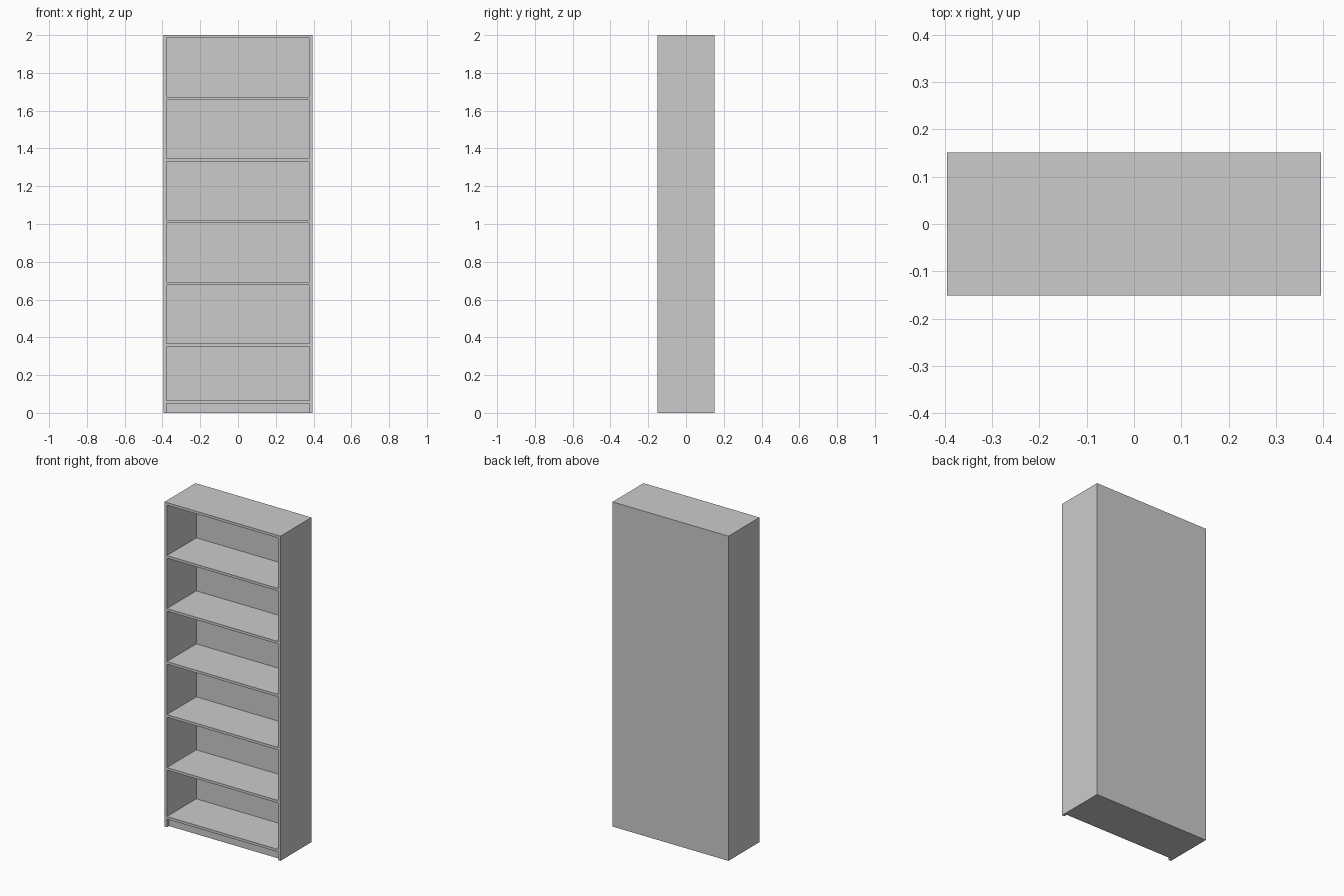
import bpy
import bmesh
from mathutils import Vector

if "Cube" in bpy.data.objects:
    bpy.data.objects.remove(bpy.data.objects["Cube"])

W, D, H = 0.79, 0.302, 2.0     # overall size
T = 0.016                      # board thickness
PITCH = 0.3265                 # shelf spacing
KICK_H, KICK_IN = 0.05, 0.02   # toe-kick height and recess
X = W / 2 - T                  # inner half width
Y = D / 2


def add_box(bm, lo, hi):
    lo, hi = Vector(lo), Vector(hi)
    verts = bmesh.ops.create_cube(bm, size=1)["verts"]
    bmesh.ops.scale(bm, vec=hi - lo, verts=verts)
    bmesh.ops.translate(bm, vec=(lo + hi) / 2, verts=verts)


def make_object(name, boxes):
    bm = bmesh.new()
    for lo, hi in boxes:
        add_box(bm, lo, hi)
    mesh = bpy.data.meshes.new(name)
    bm.to_mesh(mesh)
    bm.free()
    ob = bpy.data.objects.new(name, mesh)
    bpy.context.collection.objects.link(ob)
    return ob


# Bookcase carcass: one solid block
case = make_object("bookcase", [((-W / 2, -Y, 0), (W / 2, Y, H))])

# Shelf bays, evenly pitched from the top down, lowest bay sits on the base board
bays = []
for i in range(6):
    top = H - T - i * PITCH
    floor = top - (PITCH - T) if i < 5 else KICK_H + T
    bays.append(((-X, -Y - 0.1, floor), (X, Y - T, top)))

# Recessed toe-kick under the base board
bays.append(((-X, -Y - 0.1, -0.1), (X, -Y + KICK_IN, KICK_H)))

cutter = make_object("bay_cutter", bays)
cutter.hide_render = True
cutter.hide_viewport = True
cutter.display_type = 'WIRE'

# Carve the bays so shelves, sides and back stay one piece
carve = case.modifiers.new("carve_bays", 'BOOLEAN')
carve.operation = 'DIFFERENCE'
carve.solver = 'EXACT'
carve.object = cutter
